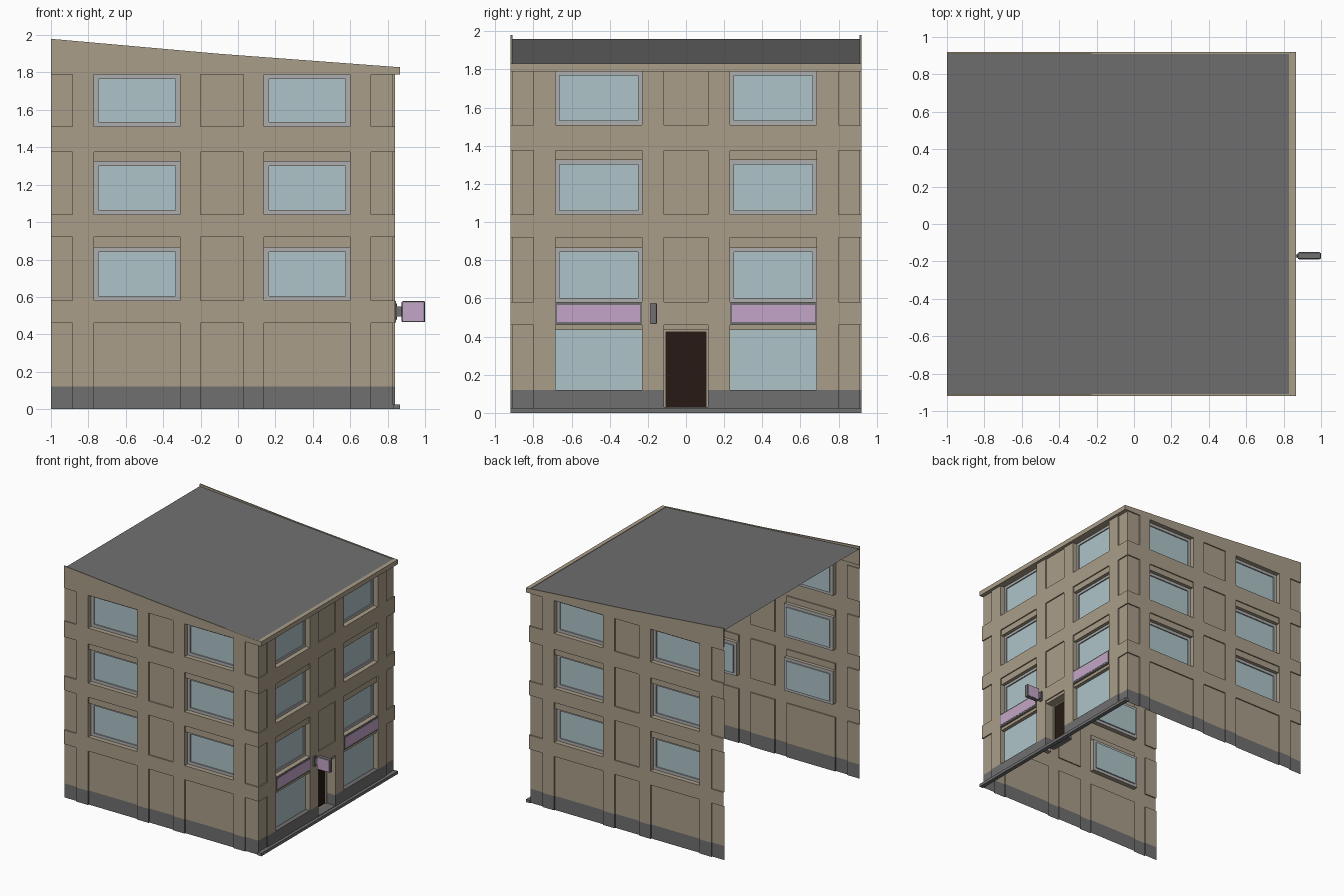
import bpy, bmesh

if "Cube" in bpy.data.objects:
    bpy.data.objects.remove(bpy.data.objects["Cube"])

def material(name, *rgb):
    m = bpy.data.materials.new(name)
    m.diffuse_color = (*rgb, 1)
    m.use_nodes = True
    m.node_tree.nodes["Principled BSDF"].inputs["Base Color"].default_value = m.diffuse_color
    return m

STONE = material("stone", .40, .34, .25)
GREY = material("dark_grey", .16, .16, .16)
FRAME = material("frame_grey", .42, .42, .42)
GLASS = material("glass", .42, .55, .58)
PINK = material("sign_pink", .55, .38, .58)
DARK = material("door_brown", .02, .01, .007)

# Wall spaces: u along the wall, v up, d inward from the outer face (mitred at corners)
def front(u, v, d):
    return (min(u, .84 - d), -.92 + d, v)

def right(u, v, d):
    return (.84 - d, max(-.92 + d, min(.92 - d, u)), v)

def make(name, faces, mats, mirror=False):
    """Object from (points, material index) faces, optionally mirrored across y."""
    bm = bmesh.new()
    for pts, mi in faces:
        bm.faces.new([bm.verts.new(p) for p in pts]).material_index = mi
    bmesh.ops.remove_doubles(bm, verts=bm.verts, dist=1e-5)
    me = bpy.data.meshes.new(name)
    bm.to_mesh(me)
    bm.free()
    for m in mats:
        me.materials.append(m)
    ob = bpy.data.objects.new(name, me)
    bpy.context.collection.objects.link(ob)
    if mirror:
        mod = ob.modifiers.new("mirror", 'MIRROR')
        mod.use_axis = (False, True, False)
        mod.use_mirror_merge = False
    return ob

def box(name, x, y, z, mat, mirror=False, bevel=0):
    bm = bmesh.new()
    bmesh.ops.create_cube(bm, size=1)
    for v in bm.verts:
        v.co = [r[0] if c < 0 else r[1] for c, r in zip(v.co, (x, y, z))]
    me = bpy.data.meshes.new(name)
    bm.to_mesh(me)
    bm.free()
    me.materials.append(mat)
    ob = bpy.data.objects.new(name, me)
    bpy.context.collection.objects.link(ob)
    if bevel:
        mod = ob.modifiers.new("bevel", 'BEVEL')
        mod.width, mod.segments = bevel, 2
    if mirror:
        ob.modifiers.new("mirror", 'MIRROR').use_axis = (False, True, False)
    return ob

def relief(name, P, us, vs, cell, mirror=False):
    """Stepped sheet wall; cell(u, v) gives (depth, is_hole) at a cell centre."""
    n, m = len(us) - 1, len(vs) - 1
    c = [[cell((us[i] + us[i+1]) / 2, (vs[j] + vs[j+1]) / 2) for j in range(m)] for i in range(n)]
    faces = []
    for i in range(n):
        for j in range(m):
            (u0, u1), (v0, v1) = us[i:i+2], vs[j:j+2]
            d, hole = c[i][j]
            mi = int(v1 < .13)
            if not hole:
                faces.append(([P(u0, v0, d), P(u1, v0, d), P(u1, v1, d), P(u0, v1, d)], mi))
            if i + 1 < n and c[i+1][j][0] != d:
                e = c[i+1][j][0]
                faces.append(([P(u1, v0, d), P(u1, v0, e), P(u1, v1, e), P(u1, v1, d)], mi))
            if j + 1 < m and c[i][j+1][0] != d:
                e = c[i][j+1][0]
                faces.append(([P(u0, v1, d), P(u1, v1, d), P(u1, v1, e), P(u0, v1, e)], mi))
    return make(name, faces, [STONE, GREY], mirror)

def framed(name, P, u0, u1, v0, v1, d, mats, inset=.025, sill=None, sink=.01, mirror=True):
    """Sloped frame ring around a recessed pane."""
    s = inset if sill is None else sill
    o = [P(u0, v0, d), P(u1, v0, d), P(u1, v1, d), P(u0, v1, d)]
    def ring(k):
        a, b = u0 + inset, u1 - inset
        return [P(a, v0 + s, k), P(b, v0 + s, k), P(b, v1 - inset, k), P(a, v1 - inset, k)]
    q, p = ring(d), ring(d + sink)
    faces = [(p, 1)]
    for a, b in ((o, q), (q, p)):
        for i in range(4):
            k = (i + 1) % 4
            if a[i] != b[i] or a[k] != b[k]:
                faces.append(([a[i], a[k], b[k], b[i]], 0))
    make(name, faces, mats, mirror)

BANDS = [(.46, .58), (.92, 1.04), (1.375, 1.51), (1.79, 1.83)]
FLOORS = [(.58, .865), (1.04, 1.325), (1.51, 1.79)]
VS = [0, .03, .12, .435, .46, .58, .865, .92, 1.04, 1.325, 1.375, 1.51, 1.79, 1.82]
PANEL, REVEAL, DOOR = .01, .04, .08

def within(x, spans):
    return any(a < x < b for a, b in spans)

# Side walls: raised grid of bands and pilasters, with window holes
F_WIN = [(-.77, -.31), (.14, .60)]
F_PIL = [(-.885, -.77), (-.31, -.2), (.03, .14), (.6, .71)]
def side_cell(u, v):
    if within(v, BANDS) or within(u, F_PIL):
        return 0, False
    if within(u, F_WIN) and within(v, FLOORS):
        return REVEAL, True
    return PANEL, False
relief("side_walls", front, [-1, -.885, -.77, -.31, -.2, .03, .14, .6, .71, .84], VS, side_cell, True)

# Street wall: same grid with shop windows and a doorway
R_WIN = [(-.685, -.23), (.23, .685)]
R_PIL = [(-.8, -.685), (-.23, -.115), (.115, .23), (.685, .8)]
def street_cell(u, v):
    if within(v, BANDS) or within(u, R_PIL):
        return 0, False
    if within(u, R_WIN):
        if v < .12:
            return 0, False
        if within(v, FLOORS + [(.12, .435)]):
            return REVEAL, True
    if abs(u) < .115 and v < .435:
        return (DOOR, True) if v > .03 else (0, False)
    return PANEL, False
relief("street_wall", right, [-.92, -.8, -.685, -.23, -.115, .115, .23, .685, .8, .92], VS, street_cell)

# Windows
for f, (v0, v1) in enumerate(FLOORS):
    for i, (u0, u1) in enumerate(F_WIN):
        framed(f"side_window_{f}_{i}", front, u0, u1, v0, v1, REVEAL, [FRAME, GLASS])
    framed(f"street_window_{f}", right, -.685, -.23, v0, v1, REVEAL, [FRAME, GLASS], inset=.022)

# Shop windows and door
make("shop_window", [([right(u, v, REVEAL) for u, v in
     ((-.685, .12), (-.23, .12), (-.23, .435), (-.685, .435))], 0)], [GLASS], True)
framed("door", right, -.115, .115, .03, .435, DOOR, [STONE, DARK], inset=.01, sill=0, mirror=False)

# Shop sign boards
box("sign_board", (.83, .845), (-.687, -.23), (.463, .578), GREY, True)
box("sign_face", (.835, .847), (-.675, -.242), (.477, .566), PINK, True)

# Hanging sign on its bracket
box("bracket_plate", (.835, .85), (-.185, -.155), (.48, .565), GREY)
box("bracket_arm", (.85, .885), (-.178, -.162), (.495, .55), GREY)
box("hanging_sign", (.875, 1), (-.187, -.153), (.465, .577), GREY, bevel=.006)
box("hanging_sign_face", (.882, .993), (-.189, -.151), (.472, .57), PINK)

# Street step, cornice, side parapets and sloping roof
box("street_step", (.83, .865), (-.92, .92), (0, .025), GREY)
box("cornice", (.83, .865), (-.92, .92), (1.79, 1.83), STONE)
prof = [(-1, 1.82), (.84, 1.82), (.84, 1.83), (-.1, 1.9), (-1, 1.98)]
outer = [(x, -.92, z) for x, z in prof]
inner = [(x, -.91, z) for x, z in prof]
sides = [([outer[i], inner[i], inner[(i+1) % 5], outer[(i+1) % 5]], 0) for i in range(5)]
make("parapets", [(outer, 0), (inner[::-1], 0)] + sides, [STONE], True)
make("roof", [([(-1, -.91, 1.96), (.84, -.91, 1.825), (.84, .91, 1.825), (-1, .91, 1.96)], 0)], [GREY])
